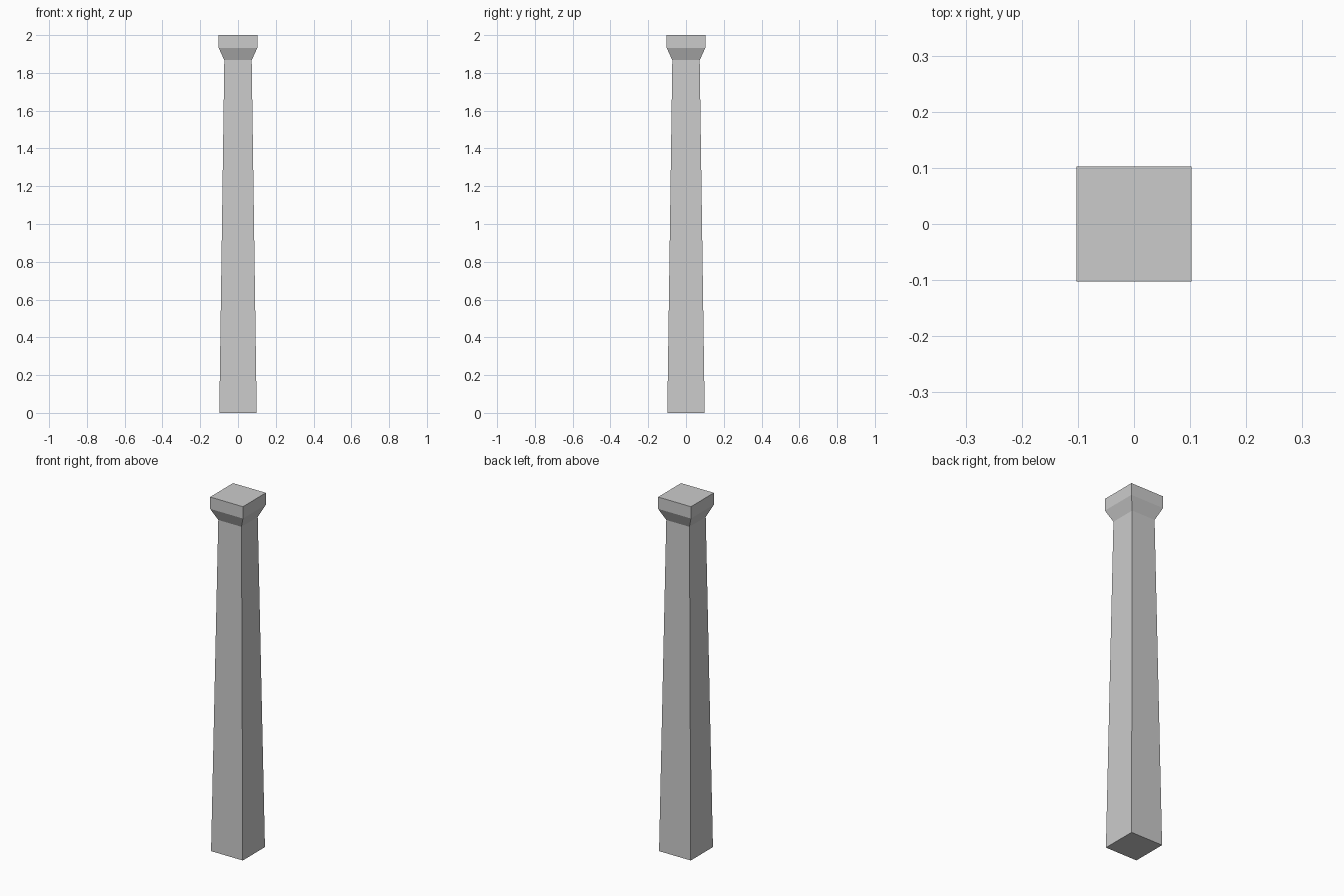
import bpy, bmesh

if "Cube" in bpy.data.objects:
    bpy.data.objects.remove(bpy.data.objects["Cube"])


def square_loft(name, profile):
    """Stack square rings given as (half width, z) and skin them, capped at both ends."""
    bm = bmesh.new()
    rings = [[bm.verts.new((sx * h, sy * h, z))
              for sx, sy in ((-1, -1), (1, -1), (1, 1), (-1, 1))]
             for h, z in profile]
    for low, high in zip(rings, rings[1:]):
        for i in range(4):
            j = (i + 1) % 4
            bm.faces.new((low[i], low[j], high[j], high[i]))
    bm.faces.new(rings[0][::-1])
    bm.faces.new(rings[-1])
    mesh = bpy.data.meshes.new(name)
    bm.to_mesh(mesh)
    bm.free()
    obj = bpy.data.objects.new(name, mesh)
    bpy.context.collection.objects.link(obj)
    return obj


# Tapered shaft, flared neck and square cap in one closed skin
square_loft("square_column", [
    (0.099, 0.0),
    (0.0725, 1.867),
    (0.1025, 1.933),
    (0.1025, 2.0),
])
